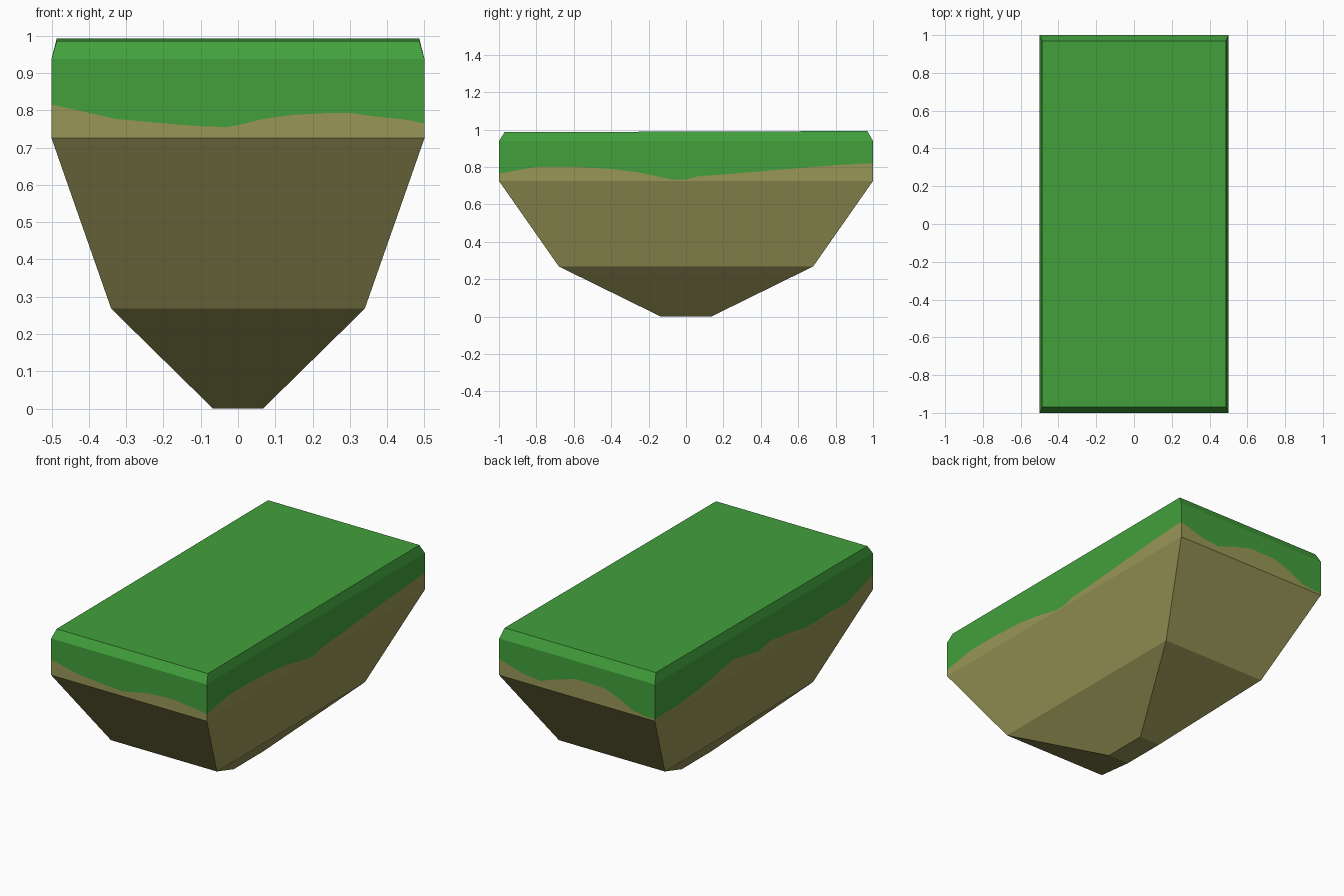
import bpy, bmesh

if "Cube" in bpy.data.objects:
    bpy.data.objects.remove(bpy.data.objects["Cube"])

HX, HY = 0.5, 1.0          # half width and half length
RIM, SHOULDER = 0.725, 0.938


def material(name, rgb):
    m = bpy.data.materials.new(name)
    m.diffuse_color = (*rgb, 1)
    m.use_nodes = True
    m.node_tree.nodes["Principled BSDF"].inputs["Base Color"].default_value = m.diffuse_color
    return m


grass_mat = material("grass green", (0.0545, 0.352, 0.0452))
soil_mat = material("earth brown", (0.318, 0.309, 0.096))

# Wavy grass edge on each side: (position along side -1..1, height),
# travelling counter-clockwise seen from above.
FRONT = [(-1, .815), (-.86, .80), (-.66, .777), (-.4, .765), (-.2, .757), (-.06, .755),
         (0, .76), (.14, .777), (.3, .788), (.5, .793), (.6, .793), (.74, .783), (.9, .775), (1, .765)]
RIGHT = [(-1, .765), (-.8, .80), (-.6, .80), (-.4, .79), (-.25, .77), (-.07, .732), (0, .732),
         (.06, .75), (.2, .76), (.5, .785), (.8, .81), (1, .82)]
BACK = [(-1, .82), (-.7, .775), (-.46, .763), (-.26, .80), (0, .835), (.35, .83),
        (.57, .79), (.72, .75), (.86, .738), (1, .735)]
LEFT = [(-1, .735), (-.78, .738), (-.6, .755), (-.5, .77), (-.4, .79), (-.27, .81), (-.13, .78),
        (-.04, .768), (.06, .788), (.24, .765), (.38, .742), (.47, .737), (.61, .745),
        (.75, .737), (.84, .76), (1, .815)]
CORNERS = [(-1, -1), (1, -1), (1, 1), (-1, 1)]


def ring(bm, hx, hy, z, tilt=0):
    return [bm.verts.new((sx * hx, sy * hy, z + sy * tilt)) for sx, sy in CORNERS]


def bridge(bm, a, b):
    for i in range(4):
        j = (i + 1) % 4
        bm.faces.new((a[i], a[j], b[j], b[i]))


def wavy_edges(bm):
    """Vertices of the wavy line for each of the four sides, sharing corners."""
    sides = []
    for i, wave in enumerate((FRONT, RIGHT, BACK, LEFT)):
        (ax, ay), (bx, by) = CORNERS[i], CORNERS[(i + 1) % 4]
        row = []
        for t, z in wave:
            f = (t + 1) / 2
            row.append(bm.verts.new(((ax + (bx - ax) * f) * HX, (ay + (by - ay) * f) * HY, z)))
        sides.append(row)
    for i in range(4):
        old = sides[i][-1]
        bm.verts.remove(old)
        sides[i][-1] = sides[(i + 1) % 4][0]
    return sides


def finish(bm, name, mat):
    me = bpy.data.meshes.new(name)
    bm.to_mesh(me)
    bm.free()
    me.materials.append(mat)
    bpy.context.collection.objects.link(bpy.data.objects.new(name, me))


# Earth: tapered underside with a wavy-topped band
bm = bmesh.new()
foot = ring(bm, 0.067, 0.135, 0)
waist = ring(bm, 0.34, 0.68, 0.268)
rim = ring(bm, HX, HY, RIM)
bm.faces.new(foot[::-1])
bridge(bm, foot, waist)
bridge(bm, waist, rim)
for i, row in enumerate(wavy_edges(bm)):
    bm.faces.new([rim[i], rim[(i + 1) % 4]] + row[::-1])
finish(bm, "earth_base", soil_mat)

# Grass: wavy-bottomed band, chamfer and flat top
bm = bmesh.new()
shoulder = ring(bm, HX, HY, SHOULDER)
top = ring(bm, 0.486, 0.97, 0.989, 0.003)
for i, row in enumerate(wavy_edges(bm)):
    bm.faces.new(row + [shoulder[(i + 1) % 4], shoulder[i]])
bridge(bm, shoulder, top)
bm.faces.new(top)
finish(bm, "grass_cap", grass_mat)
